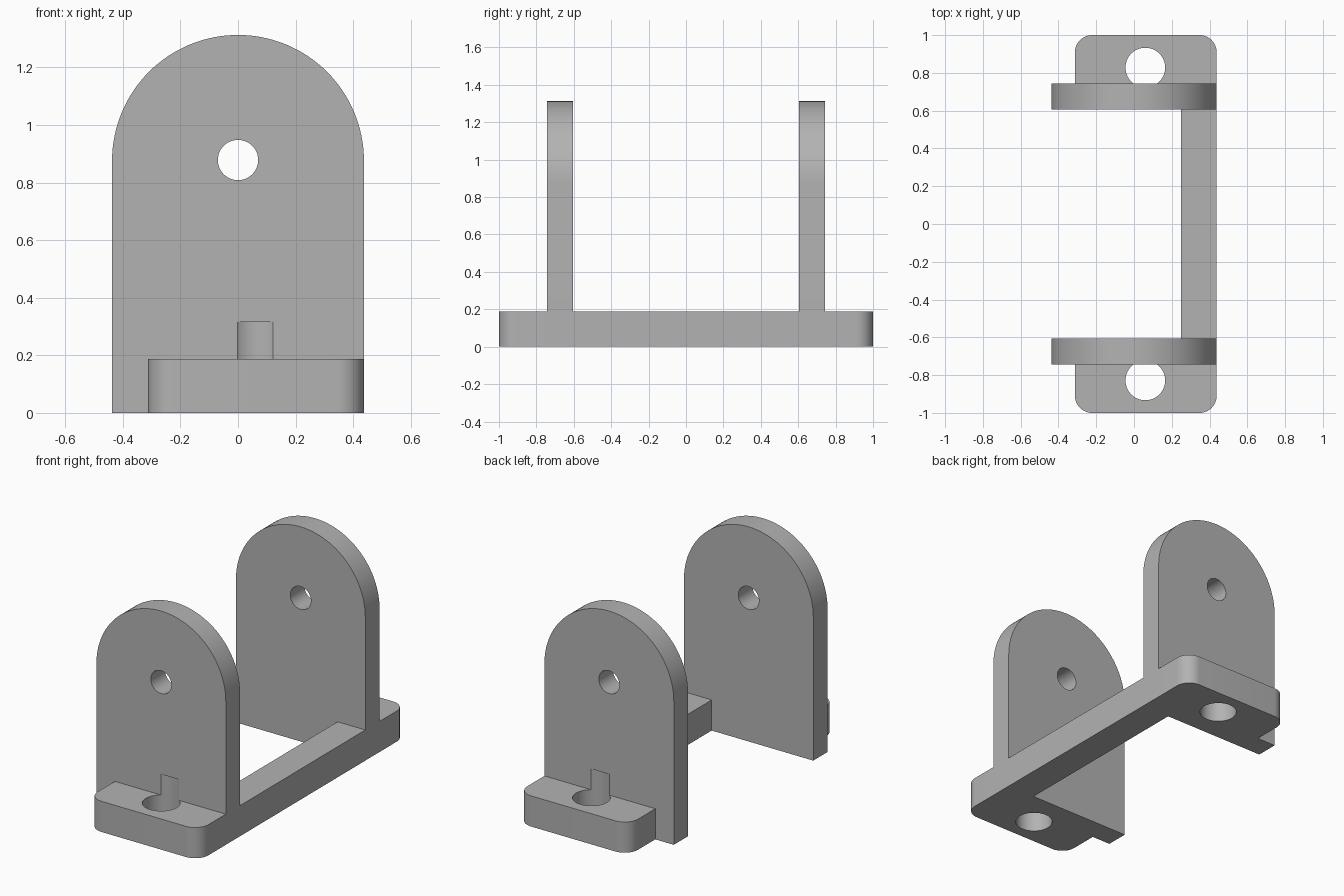
import bpy, bmesh, math
from mathutils import Vector

if "Cube" in bpy.data.objects:
    bpy.data.objects.remove(bpy.data.objects["Cube"], do_unlink=True)

HALF = 0.4375            # half width of the upright lugs
BASE = 0.1875            # thickness of the feet and side rail
INNER, OUTER = 0.605, 0.743   # lug faces along y
MID = (INNER + OUTER) / 2

grey = bpy.data.materials.new("plain_grey")
grey.use_nodes = True
colour = (0.45, 0.45, 0.45, 1)
grey.diffuse_color = colour
grey.node_tree.nodes["Principled BSDF"].inputs["Base Color"].default_value = colour


def arc(cx, cy, r, start, end, steps):
    angles = [math.radians(start + (end - start) * i / steps) for i in range(steps + 1)]
    return [(cx + r * math.cos(a), cy + r * math.sin(a)) for a in angles]


def prism(name, outline, place, sweep):
    """Extrude a flat outline, placed in space by a function, along a vector."""
    bm = bmesh.new()
    face = bm.faces.new([bm.verts.new(place(u, v)) for u, v in outline])
    result = bmesh.ops.extrude_face_region(bm, geom=[face])
    moved = [g for g in result["geom"] if isinstance(g, bmesh.types.BMVert)]
    bmesh.ops.translate(bm, verts=moved, vec=Vector(sweep))
    bmesh.ops.recalc_face_normals(bm, faces=bm.faces)
    mesh = bpy.data.meshes.new(name)
    bm.to_mesh(mesh)
    bm.free()
    mesh.materials.append(grey)
    obj = bpy.data.objects.new(name, mesh)
    bpy.context.collection.objects.link(obj)
    return obj


def combine(target, tool, operation):
    mod = target.modifiers.new(operation.lower(), "BOOLEAN")
    mod.operation, mod.solver, mod.object = operation, "EXACT", tool
    bpy.context.view_layer.objects.active = target
    bpy.ops.object.modifier_apply(modifier=mod.name)
    bpy.data.objects.remove(tool, do_unlink=True)


# Side rail joining the two lugs
rail = [(0.25, -MID), (HALF, -MID), (HALF, MID), (0.25, MID)]
bracket = prism("bracket", rail, lambda x, y: (x, y, 0), (0, 0, BASE))

lug = [(-HALF, 0), (HALF, 0)] + arc(0, 0.875, HALF, 0, 180, 64)
foot = ([(-0.3125, MID), (HALF, MID)] + arc(HALF - 0.09, 0.91, 0.09, 0, 90, 12)
        + arc(-0.3125 + 0.09, 0.91, 0.09, 90, 180, 12))

# Round-topped lugs and mounting feet at each end
for side, end in ((-1, "front"), (1, "back")):
    combine(bracket, prism(end + "_lug", lug, lambda x, z: (x, side * INNER, z),
                           (0, side * (OUTER - INNER), 0)), "UNION")
    combine(bracket, prism(end + "_foot", foot, lambda x, y: (x, side * y, 0),
                           (0, 0, BASE)), "UNION")

# Bolt holes, which also bite a short groove into each lug
for side in (-1, 1):
    circle = arc(0.06, side * 0.828, 0.105, 0, 360, 64)[:-1]
    combine(bracket, prism("bolt_cutter", circle, lambda x, y: (x, y, -0.1),
                           (0, 0, 0.415)), "DIFFERENCE")

# Pivot hole through both lugs
circle = arc(0, 0.878, 0.07, 0, 360, 48)[:-1]
combine(bracket, prism("pivot_cutter", circle, lambda x, z: (x, -1.2, z),
                       (0, 2.4, 0)), "DIFFERENCE")

bracket.select_set(True)
bpy.context.view_layer.objects.active = bracket
bpy.ops.object.shade_smooth_by_angle(angle=math.radians(30))
